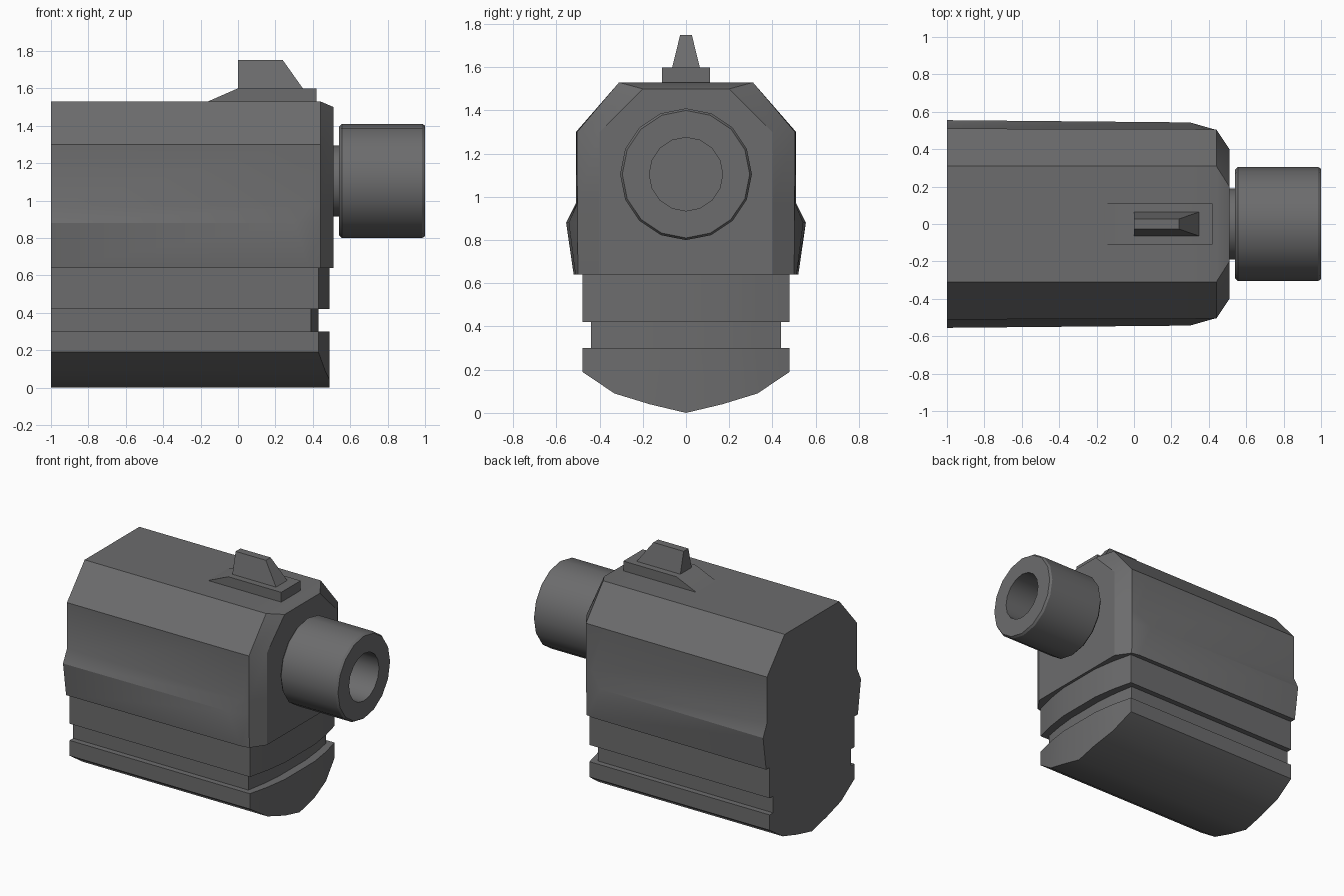
import bpy, bmesh, math

cube = bpy.data.objects.get("Cube")
if cube:
    bpy.data.objects.remove(cube, do_unlink=True)

# One flat gunmetal colour
metal = bpy.data.materials.new("dark_grey_metal")
metal.use_nodes = True
metal.diffuse_color = (0.15, 0.15, 0.153, 1)
metal.node_tree.nodes["Principled BSDF"].inputs["Base Color"].default_value = (0.15, 0.15, 0.153, 1)


def finish(bm, name, angle=30):
    bmesh.ops.recalc_face_normals(bm, faces=bm.faces)
    mesh = bpy.data.meshes.new(name)
    bm.to_mesh(mesh)
    bm.free()
    mesh.materials.append(metal)
    obj = bpy.data.objects.new(name, mesh)
    bpy.context.collection.objects.link(obj)
    bpy.ops.object.select_all(action='DESELECT')
    obj.select_set(True)
    bpy.context.view_layer.objects.active = obj
    bpy.ops.object.shade_smooth_by_angle(angle=math.radians(angle))
    return obj


def loft(bm, rings, cap_start=True, cap_end=True):
    """Join matching closed rings of points with quads."""
    loops = [[bm.verts.new(p) for p in ring] for ring in rings]
    n = len(loops[0])
    for a, b in zip(loops, loops[1:]):
        for i in range(n):
            j = (i + 1) % n
            bm.faces.new((a[i], a[j], b[j], b[i]))
    if cap_start:
        bm.faces.new(loops[0])
    if cap_end:
        bm.faces.new(loops[-1])
    return loops


def mirrored(half):
    return half + [(x, -y, z) for x, y, z in reversed(half)]


# Slide: chamfered section with a flared ridge that dies out near the nose
heights = (1.53, 1.30, 0.97, 0.88, 0.64)
sections = [
    ((-1, -1, -1, -1, -1), (0.31, 0.51, 0.51, 0.555, 0.52)),
    ((0.30, 0.30, 0.39, 0.30, 0.38), (0.31, 0.507, 0.505, 0.543, 0.512)),
    ((0.44, 0.44, 0.44, 0.44, 0.44), (0.31, 0.505, 0.503, 0.503, 0.50)),
    ((0.51, 0.51, 0.51, 0.51, 0.51), (0.20, 0.40, 0.40, 0.40, 0.40)),
]
rings = [mirrored(list(zip(xs, ys, heights))) for xs, ys in sections]
rings[-1] = [(x, y, min(z, 1.50)) for x, y, z in rings[-1]]
bm = bmesh.new()
loft(bm, rings)
finish(bm, "slide")

# Frame: grooved block with a bowed nose and a rounded keel
SPREAD = (-1, -0.69, -0.35, 0, 0.35, 0.69, 1)
SETBACK = (1, 0.4, 0, 0, 0, 0.4, 1)
KEEL = (0.19, 0.09, 0.04, 0, 0.04, 0.09, 0.19)


def frame_ring(half, tip, drop, zs):
    front = [(tip - drop * k, half * s, z) for s, k, z in zip(SPREAD, SETBACK, zs)]
    return front + [(-1, y, z) for _, y, z in reversed(front)]


outer, groove = (0.48, 0.49, 0.06), (0.44, 0.43, 0.04)
levels = [(outer, 0.64), (outer, 0.42), (groove, 0.42), (groove, 0.30), (outer, 0.30)]
rings = [frame_ring(*shape, [z] * len(SPREAD)) for shape, z in levels]
rings.append(frame_ring(*outer, KEEL))
bm = bmesh.new()
keel = loft(bm, rings, cap_end=False)[-1]
for i in range(len(SPREAD) - 1):
    bm.faces.new((keel[i], keel[i + 1], keel[-2 - i], keel[-1 - i]))
finish(bm, "frame")


# Barrel parts: rings of revolution along x
def revolve(name, profile, sides):
    bm = bmesh.new()
    turn = [math.tau * i / sides for i in range(sides)]
    loft(bm, [[(x, r * math.sin(a), 1.105 + r * math.cos(a)) for a in turn]
              for x, r in profile])
    return finish(bm, name)


revolve("barrel_neck", [(0.48, 0.19), (0.56, 0.19)], 16)
revolve("barrel_muzzle", [(0.54, 0.29), (0.555, 0.305), (0.985, 0.305), (1.0, 0.295),
                          (1.0, 0.17), (0.60, 0.17)], 16)

# Sight base: wedge-tailed plate
bm = bmesh.new()
outline = ((-0.16, 1.53), (0, 1.60), (0.42, 1.60), (0.42, 1.51), (-0.16, 1.51))
loft(bm, [[(x, y, z) for x, z in outline] for y in (-0.11, 0.11)])
finish(bm, "sight_base")

# Sight blade: tapered fin with a sloped front
bm = bmesh.new()
loft(bm, [[(0, -w, z), (x, -w, z), (x, w, z), (0, w, z)]
          for x, w, z in ((0.35, 0.065, 1.595), (0.24, 0.027, 1.75))])
finish(bm, "sight_blade")
